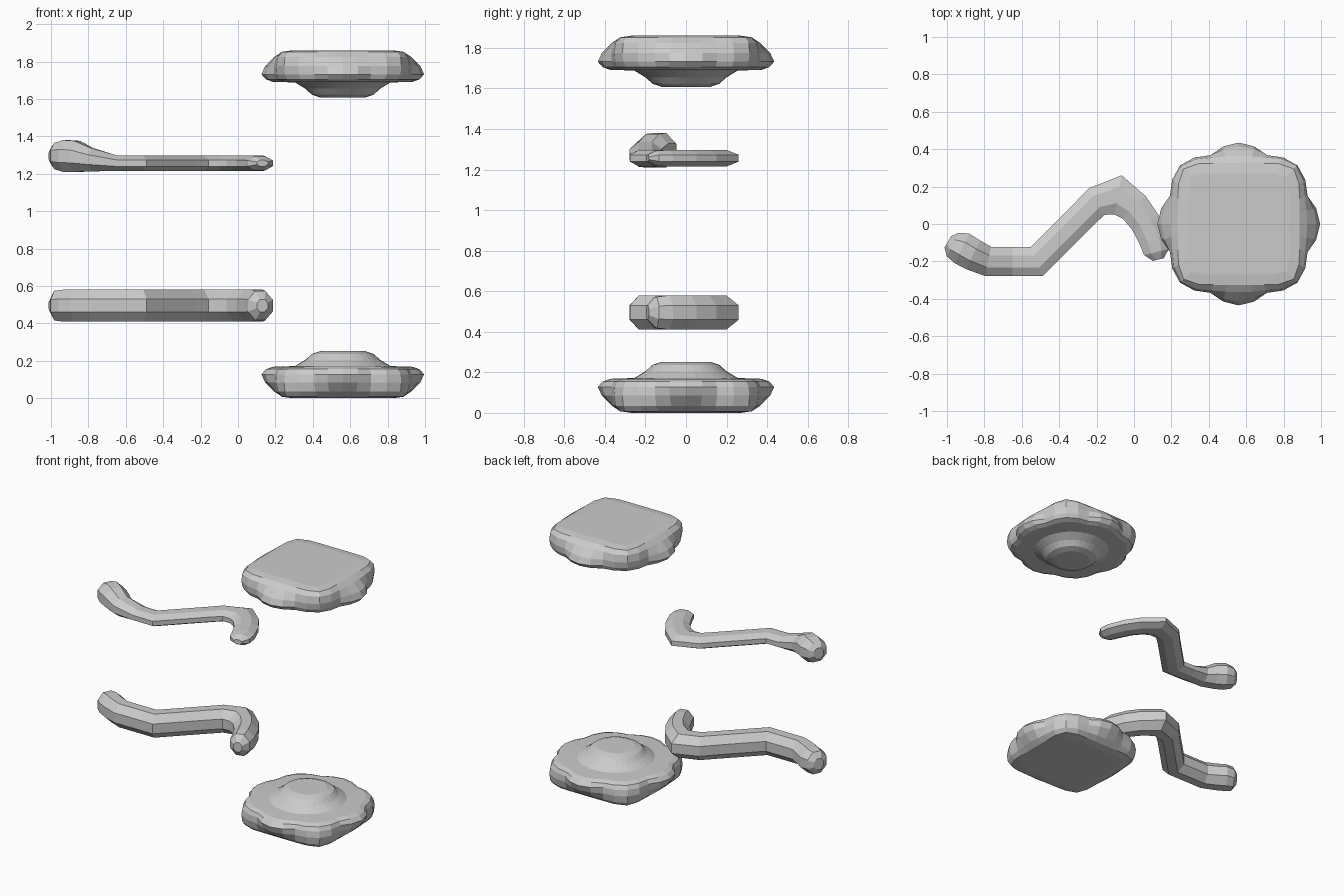
import bpy, bmesh
from math import cos, sin, pi
from mathutils import Vector

if "Cube" in bpy.data.objects:
    bpy.data.objects.remove(bpy.data.objects["Cube"])


def skin(name, rings):
    """Bridge equal-length rings of points and cap both ends."""
    bm = bmesh.new()
    loops = [[bm.verts.new(p) for p in ring] for ring in rings]
    n = len(loops[0])
    for a, b in zip(loops, loops[1:]):
        for i in range(n):
            j = (i + 1) % n
            bm.faces.new((a[i], a[j], b[j], b[i]))
    bm.faces.new(loops[0][::-1])
    bm.faces.new(loops[-1])
    bmesh.ops.recalc_face_normals(bm, faces=bm.faces[:])
    mesh = bpy.data.meshes.new(name)
    bm.to_mesh(mesh)
    bm.free()
    obj = bpy.data.objects.new(name, mesh)
    bpy.context.collection.objects.link(obj)
    return obj


def outline(half, power, lobe, z, n=32):
    """Rounded square (superellipse) with a swelling on each side."""
    ring = []
    for i in range(n):
        t = 2 * pi * i / n
        r = half / (abs(cos(t)) ** power + abs(sin(t)) ** power) ** (1 / power)
        r += lobe * max(0, cos(4 * t))
        ring.append((0.56 + r * cos(t), r * sin(t), z))
    return ring


def bun(name, base, direction):
    # half width, squareness, side lobe, height above the flat outer face
    layers = [(0.27, 12, 0, 0), (0.325, 7, 0, 0.008), (0.355, 5, 0.01, 0.035),
              (0.37, 4.2, 0.045, 0.085), (0.37, 3.8, 0.065, 0.128),
              (0.36, 3.6, 0.05, 0.155), (0.335, 3.3, 0.04, 0.168),
              (0.255, 2, 0, 0.172), (0.20, 2, 0, 0.205),
              (0.165, 2.2, 0, 0.237), (0.12, 2.3, 0, 0.252)]
    return skin(name, [outline(h, p, l, base + direction * z) for h, p, l, z in layers])


def strip(name, stations, sides=8):
    """Sweep an oval section along a bent path: x, y, half width, z centre, half height."""
    pts = [Vector(s[:2]) for s in stations]
    rings = []
    for k, (x, y, w, zc, h) in enumerate(stations):
        din = (pts[k] - pts[max(k - 1, 0)]).normalized()
        dout = (pts[min(k + 1, len(pts) - 1)] - pts[k]).normalized()
        t = (din + dout).normalized()
        ref = dout if dout.length else din
        m = w / max(0.75, t.dot(ref))
        ring = []
        for i in range(sides):
            a = 2 * pi * (i + 0.5) / sides
            c, s = cos(a) / cos(pi / sides), sin(a) / cos(pi / sides)
            ring.append((x - t.y * m * c, y + t.x * m * c, zc + h * s))
        rings.append(ring)
    return skin(name, rings)


# wavy path: x, y, half width
path = [(-0.995, -0.095, 0.035), (-0.97, -0.11, 0.07), (-0.92, -0.13, 0.088),
        (-0.86, -0.165, 0.085), (-0.78, -0.20, 0.078), (-0.65, -0.20, 0.077),
        (-0.52, -0.20, 0.077), (-0.44, -0.12, 0.077), (-0.36, -0.04, 0.077),
        (-0.28, 0.04, 0.077), (-0.20, 0.12, 0.08), (-0.085, 0.155, 0.095),
        (0.0, 0.09, 0.085), (0.06, 0.01, 0.08), (0.105, -0.09, 0.076),
        (0.12, -0.15, 0.068), (0.13, -0.19, 0.03)]
last = len(path) - 1

# lower strip: even round thickness
strip("lower_strip", [(x, y, w, 0.495, 0.085 * min(1, w / 0.075)) for x, y, w in path])

# upper strip: flattened, with a thick bulb at the left end
bulb = {0: (1.295, 0.04), 1: (1.295, 0.07), 2: (1.295, 0.085),
        3: (1.293, 0.083), 4: (1.275, 0.062), 5: (1.257, 0.042)}
upper = []
for k, (x, y, w) in enumerate(path):
    zc, h = bulb.get(k, (1.256, 0.041 * min(1, w / 0.075)))
    upper.append((x, y, w, zc, h))
strip("upper_strip", upper)

# lower and upper buns
bun("lower_bun", 0.0, 1)
bun("upper_bun", 1.86, -1)
